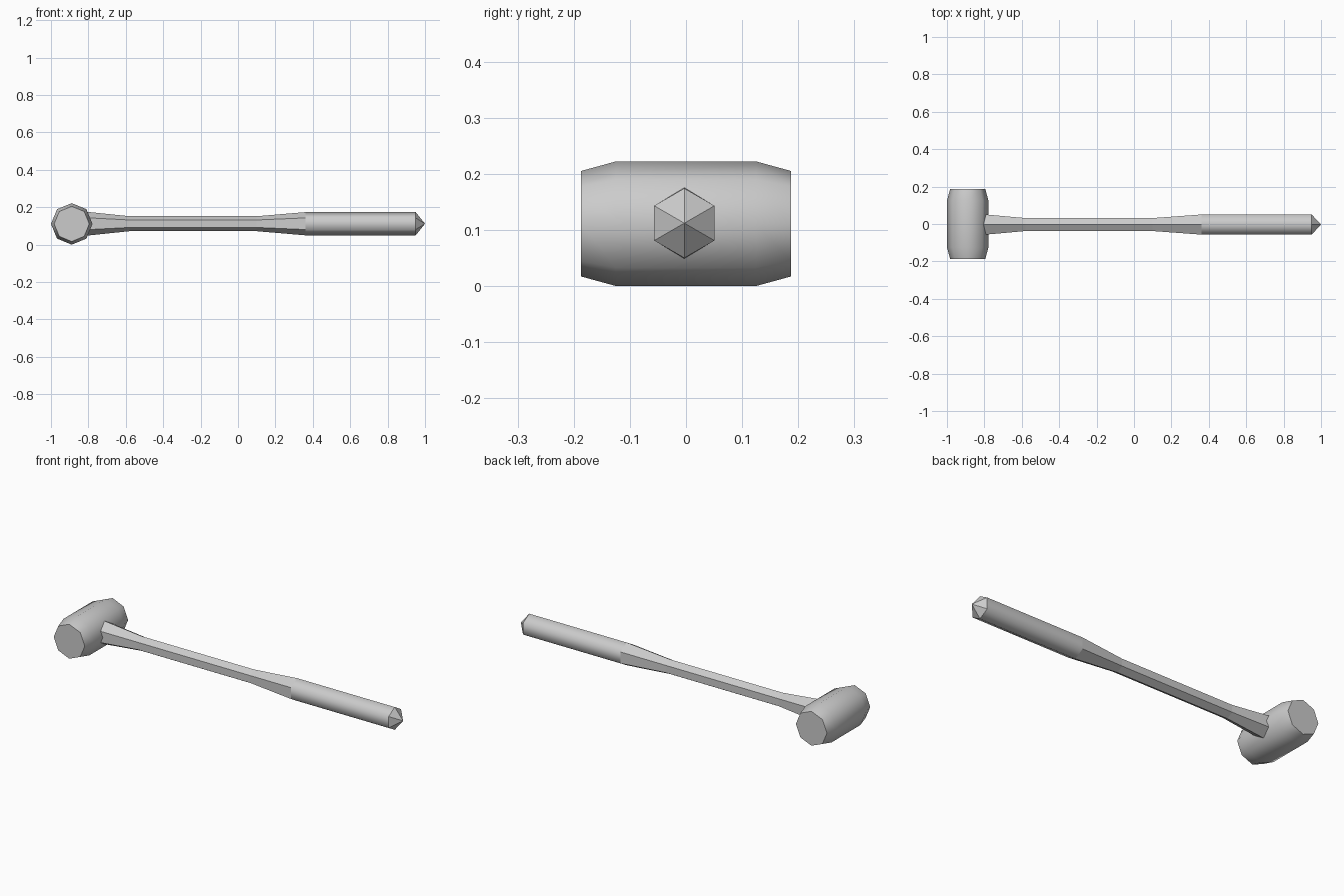
import bpy, bmesh
from math import cos, sin, tau, radians
from mathutils import Vector

cube = bpy.data.objects.get("Cube")
if cube:
    bpy.data.objects.remove(cube, do_unlink=True)

# Single plain grey
grey = bpy.data.materials.new("grey")
grey.use_nodes = True
grey.diffuse_color = (0.6, 0.6, 0.6, 1)
grey.node_tree.nodes["Principled BSDF"].inputs["Base Color"].default_value = (0.6, 0.6, 0.6, 1)


def lathe(name, stations, sides, centre, axis):
    """Loft regular polygons of (position, radius) along axis; radius 0 is a point."""
    bm = bmesh.new()
    along = Vector((1, 0, 0)) if axis == "x" else Vector((0, 1, 0))
    across = Vector((0, 1, 0)) if axis == "x" else Vector((1, 0, 0))
    up = Vector((0, 0, 1))
    rings = []
    for pos, r in stations:
        count = sides if r else 1
        rings.append([bm.verts.new(Vector(centre) + along * pos
                      + (up * cos(tau * i / sides) + across * sin(tau * i / sides)) * r)
                      for i in range(count)])
    for a, b in zip(rings, rings[1:]):
        for i in range(sides):
            j = (i + 1) % sides
            bm.faces.new([a[i], a[j]] + ([b[0]] if len(b) == 1 else [b[j], b[i]]))
    for ring in (rings[0], rings[-1]):
        if len(ring) > 1:
            bm.faces.new(ring)
    bmesh.ops.recalc_face_normals(bm, faces=bm.faces)
    mesh = bpy.data.meshes.new(name)
    bm.to_mesh(mesh)
    bm.free()
    mesh.materials.append(grey)
    obj = bpy.data.objects.new(name, mesh)
    bpy.context.collection.objects.link(obj)
    return obj


MID = 0.111
HANDLE = (0, -0.003, MID + 0.001)

# Barrel-shaped octagonal head lying across the handle
head = lathe("mallet_head", [(-0.187, 0.094), (-0.125, 0.111), (0.125, 0.111), (0.187, 0.094)],
             8, (-0.889, 0, MID), "y")

# Faceted hexagonal shaft, flared towards head and grip
lathe("shaft", [(-0.86, 0.069), (-0.58, 0.04), (0.1, 0.04), (0.36, 0.062)], 6, HANDLE, "x")

# Rounded-shaded grip with a pointed pommel
grip = lathe("grip", [(0.36, 0.062), (0.95, 0.062), (1.0, 0)], 6, HANDLE, "x")

# Smooth the long sides; keep end caps and the point faceted
for face in head.data.polygons:
    face.use_smooth = abs(face.normal.y) < 0.9
for face in grip.data.polygons:
    face.use_smooth = abs(face.normal.x) < 0.1
